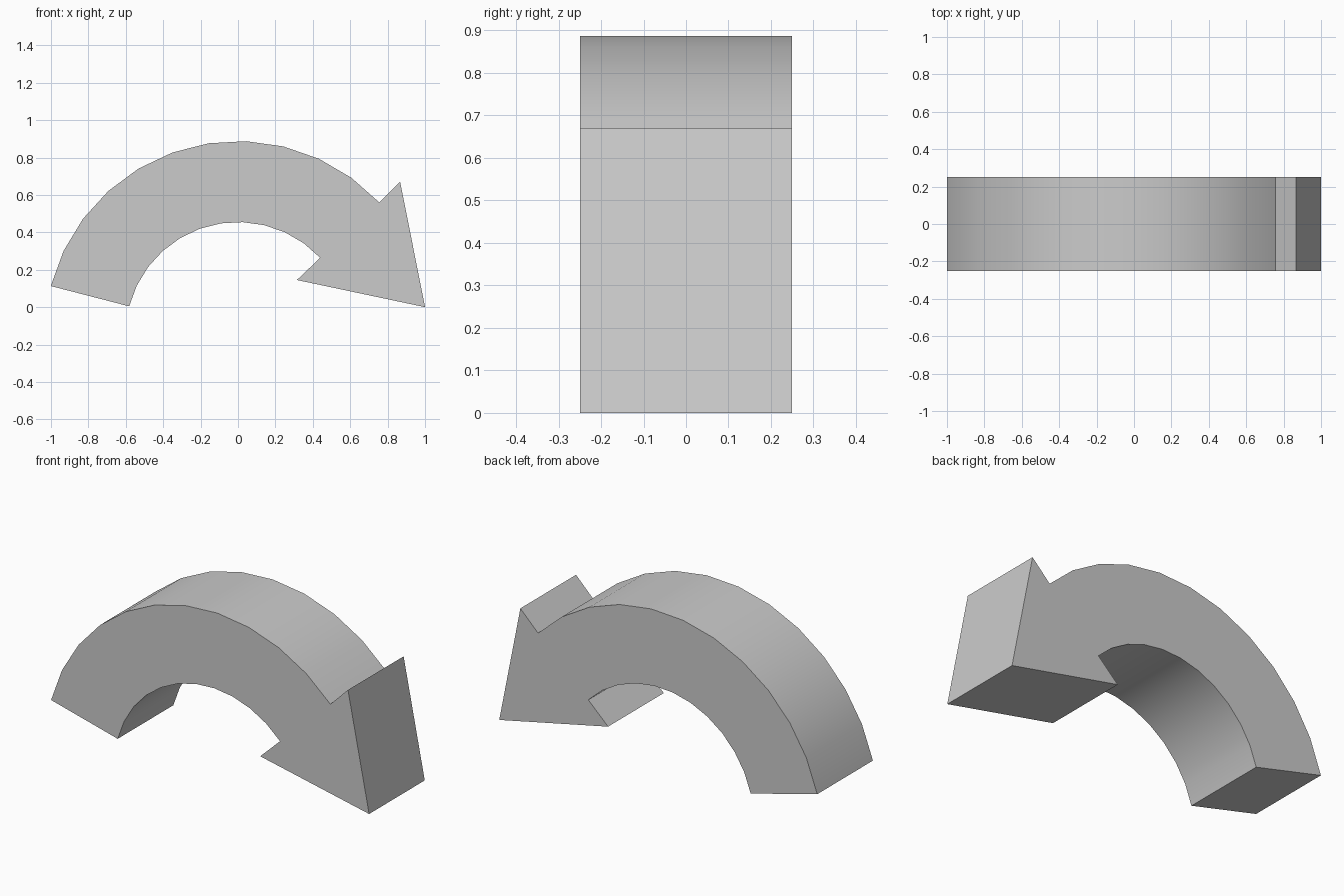
import bpy
import bmesh
from math import sin, cos, radians

if "Cube" in bpy.data.objects:
    bpy.data.objects.remove(bpy.data.objects["Cube"])

CENTRE_Z = -0.146
START, END, STEPS = 165.5, 43.0, 11
HALF_DEPTH = 0.25


def arc(radius):
    """Points (x, z) along the arrow's bend, from tail to head."""
    angles = [radians(START + (END - START) * i / STEPS) for i in range(STEPS + 1)]
    return [(radius * cos(a), CENTRE_Z + radius * sin(a)) for a in angles]


# Outline: outer curve, triangular head, inner curve back to the tail
head = [(0.867, 0.67), (1.0, 0.0), (0.315, 0.145)]
outline = arc(1.034) + head + arc(0.601)[::-1]

# Extrude the outline through the depth
bm = bmesh.new()
face = bm.faces.new([bm.verts.new((x, -HALF_DEPTH, z)) for x, z in outline])
extruded = bmesh.ops.extrude_face_region(bm, geom=[face], use_keep_orig=True)["geom"]
moved = [g for g in extruded if isinstance(g, bmesh.types.BMVert)]
bmesh.ops.translate(bm, verts=moved, vec=(0, 2 * HALF_DEPTH, 0))
bmesh.ops.recalc_face_normals(bm, faces=bm.faces[:])

mesh = bpy.data.meshes.new("curved_arrow")
bm.to_mesh(mesh)
bm.free()
arrow = bpy.data.objects.new("curved_arrow", mesh)
bpy.context.collection.objects.link(arrow)

# Smooth curved walls, crisp outline and head edges
bpy.context.view_layer.objects.active = arrow
arrow.select_set(True)
bpy.ops.object.shade_smooth_by_angle(angle=radians(30))
